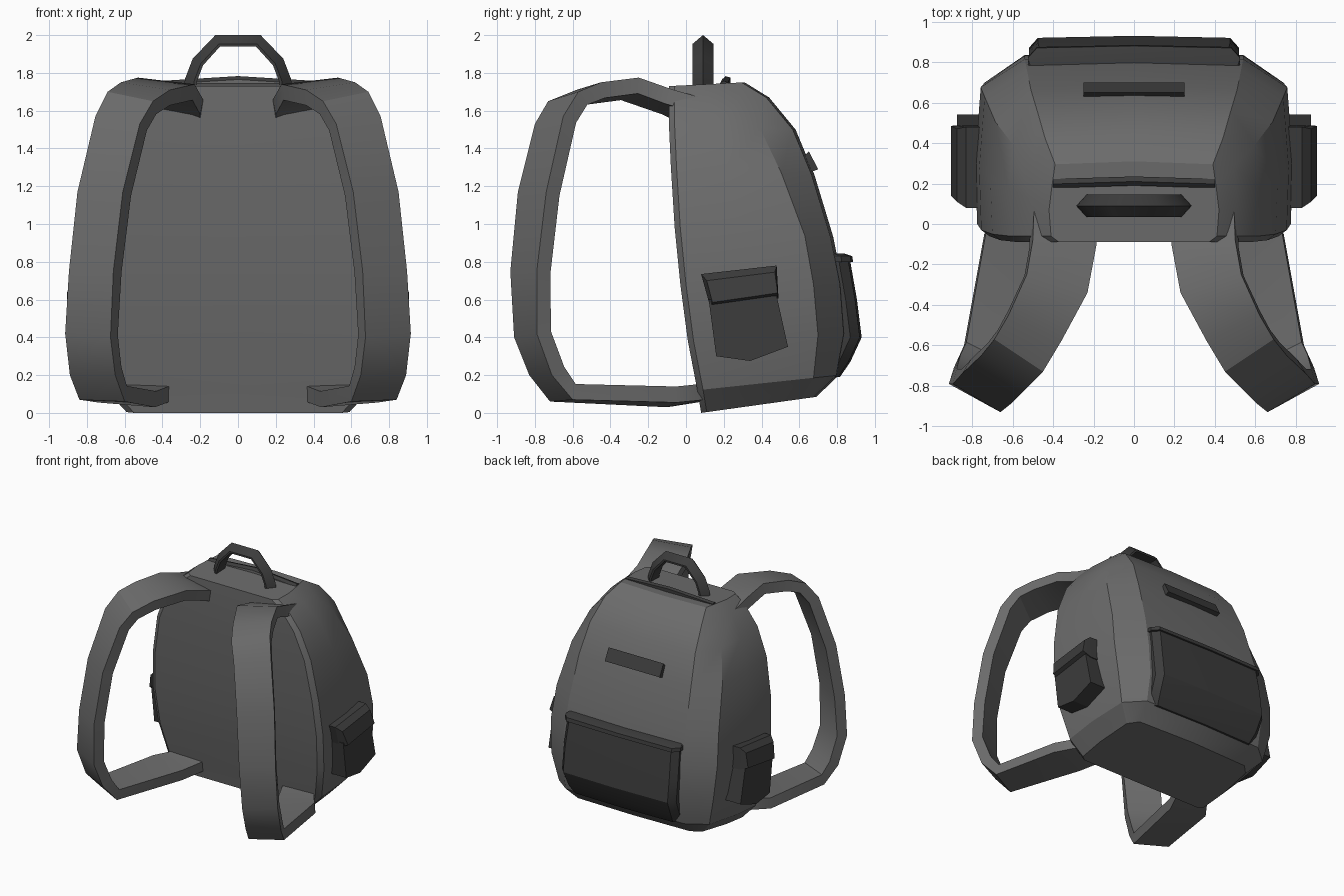
import bpy, bmesh, math
from mathutils import Vector

cube = bpy.data.objects.get("Cube")
if cube:
    bpy.data.objects.remove(cube)


def material(name, value):
    m = bpy.data.materials.new(name)
    m.use_nodes = True
    m.diffuse_color = (value, value, value, 1)
    m.node_tree.nodes["Principled BSDF"].inputs["Base Color"].default_value = m.diffuse_color
    return m


grey = material("grey_fabric", 0.15)
dark = material("dark_fabric", 0.045)


def loft(name, rings, mat, mirror=False, angle=30):
    """Skin closed rings of equal length and cap both ends."""
    bm = bmesh.new()
    loops = [[bm.verts.new(p) for p in ring] for ring in rings]
    n = len(loops[0])
    for a, b in zip(loops, loops[1:]):
        for i in range(n):
            j = (i + 1) % n
            bm.faces.new((a[i], a[j], b[j], b[i]))
    bm.faces.new(loops[0])
    bm.faces.new(loops[-1])
    bmesh.ops.recalc_face_normals(bm, faces=bm.faces)
    mesh = bpy.data.meshes.new(name)
    bm.to_mesh(mesh)
    bm.free()
    mesh.materials.append(mat)
    ob = bpy.data.objects.new(name, mesh)
    bpy.context.collection.objects.link(ob)
    if mirror:
        ob.modifiers.new("mirror", "MIRROR")
    bpy.ops.object.select_all(action="DESELECT")
    ob.select_set(True)
    bpy.context.view_layer.objects.active = ob
    bpy.ops.object.shade_smooth_by_angle(angle=math.radians(angle))
    return ob


# Main bag: front y/z, back y/z, half widths of sides and back panel, seam setback
levels = [
    (0.08, 0.00, 0.69, 0.085, 0.60, 0.51, 0.14),
    (0.06, 0.12, 0.81, 0.20, 0.71, 0.54, 0.18),
    (0.01, 0.38, 0.85, 0.42, 0.765, 0.54, 0.18),
    (-0.03, 0.68, 0.83, 0.68, 0.785, 0.54, 0.18),
    (-0.06, 0.98, 0.78, 0.93, 0.765, 0.53, 0.18),
    (-0.08, 1.30, 0.68, 1.26, 0.71, 0.51, 0.23),
    (-0.09, 1.52, 0.58, 1.50, 0.62, 0.48, 0.28),
    (-0.09, 1.66, 0.44, 1.67, 0.51, 0.44, 0.30),
    (-0.09, 1.73, 0.31, 1.75, 0.42, 0.39, 0.30),
]
rings = []
for fy, fz, by, bz, w, bw, setback in levels:
    d = by - fy
    half = [(w - 0.05, fy), (w - 0.01, fy + 0.03), (w, fy + d * 0.4),
            (w * 0.965, by - d * setback), (bw, by - 0.015)]
    outline = [(0, fy)] + half + [(0, by)] + [(-x, y) for x, y in reversed(half)]
    rings.append([(x, y, fz + (bz - fz) * (y - fy) / d) for x, y in outline])
loft("bag_body", rings, grey, angle=25)

# Shoulder straps: inner and outer edge of the band at each station
stations = [
    ((0.17, 0.10, 1.56), (0.49, 0.18, 1.64)),
    ((0.185, -0.10, 1.66), (0.50, -0.08, 1.715)),
    ((0.23, -0.34, 1.74), (0.53, -0.25, 1.775)),
    ((0.36, -0.58, 1.71), (0.62, -0.45, 1.75)),
    ((0.45, -0.73, 1.65), (0.69, -0.57, 1.70)),
    ((0.52, -0.80, 1.53), (0.755, -0.65, 1.57)),
    ((0.61, -0.89, 1.17), (0.85, -0.74, 1.17)),
    ((0.66, -0.93, 0.75), (0.895, -0.79, 0.75)),
    ((0.675, -0.91, 0.40), (0.915, -0.79, 0.42)),
    ((0.65, -0.83, 0.20), (0.89, -0.71, 0.20)),
    ((0.60, -0.72, 0.06), (0.84, -0.60, 0.07)),
    ((0.44, -0.10, 0.03), (0.74, -0.05, 0.055)),
    ((0.36, 0.09, 0.06), (0.63, 0.10, 0.07)),
]
edges = [(Vector(a), Vector(b)) for a, b in stations]
mids = [(a + b) / 2 for a, b in edges]
rings = []
for i, (a, b) in enumerate(edges):
    along = mids[min(i + 1, len(mids) - 1)] - mids[max(i - 1, 0)]
    inward = along.cross(b - a).normalized() * 0.085
    if inward.dot(Vector((0.5, -0.3, 0.9)) - mids[i]) < 0:
        inward = -inward
    rings.append([a, b, b + inward, a + inward])
loft("shoulder_straps", rings, grey, mirror=True)

# Carry handle: ridged band bent over an arch
arch = [(-0.29, 1.70), (-0.28, 1.77), (-0.24, 1.875), (-0.12, 2.0)]
arch += [(-x, z) for x, z in reversed(arch)]
section = [(-0.055, 0.05), (0, 0), (0.055, 0.05), (0.055, 0.065), (-0.055, 0.065)]
rings = []
for x, z in arch:
    inward = (Vector((0, 0, 1.72)) - Vector((x, 0, z))).normalized()
    rings.append([Vector((x, 0.09 + y, z)) + inward * depth for y, depth in section])
loft("carry_handle", rings, dark, angle=40)


def slab(name, x0, x1, side, mat, mirror=False):
    """Extrude a y/z outline across x."""
    return loft(name, [[(x, y, z) for y, z in side] for x in (x0, x1)], mat, mirror, 15)


# Zip ridge on top: gently arched, with a grey front face
ridge = [(0.19, 1.70), (0.19, 1.765), (0.21, 1.783), (0.235, 1.775), (0.235, 1.70)]
zip_ridge = loft("top_zip_ridge", [[(x, y - drop / 2, z - drop) for y, z in ridge]
                                   for x, drop in ((-0.40, 0.025), (0, 0), (0.40, 0.025))],
                 dark, angle=15)
zip_ridge.data.materials.append(grey)
for face in zip_ridge.data.polygons:
    face.material_index = int(face.normal.y < -0.8)

# Tab on the back
slab("back_tab", -0.25, 0.25, [(0.60, 1.33), (0.65, 1.385), (0.70, 1.29), (0.65, 1.27)], dark)


def back_pouch(name, sections):
    """Stack chamfered outlines of inner y, z, outer y and half width."""
    rings = []
    for inner, z, outer, w in sections:
        half = [(w, inner), (w, outer - 0.06), (w - 0.045, outer - 0.01)]
        outline = half + [(0, outer)] + [(-x, y) for x, y in reversed(half)]
        rings.append([(x, y, z) for x, y in outline])
    return loft(name, rings, dark, angle=25)


# Back pocket, tapering into the bag at its foot, with a thin flap on top
back_pouch("back_pocket", [(0.72, 0.19, 0.815, 0.49), (0.74, 0.27, 0.87, 0.51),
                           (0.74, 0.40, 0.93, 0.52), (0.74, 0.60, 0.905, 0.52),
                           (0.72, 0.80, 0.87, 0.51)])
back_pouch("back_pocket_flap", [(0.74, 0.80, 0.885, 0.525), (0.74, 0.83, 0.88, 0.525),
                                (0.74, 0.845, 0.835, 0.51)])

# Side pockets: flat bag with an overhanging bevelled flap
pocket = [(0.12, 0.60), (0.16, 0.30), (0.34, 0.275), (0.54, 0.35), (0.48, 0.62)]
slab("side_pockets", 0.70, 0.875, pocket, dark, True)
flap = [(0.08, 0.735), (0.48, 0.78), (0.49, 0.605), (0.13, 0.555)]
flap_face = [(0.875, 0.11, 0.70), (0.875, 0.47, 0.745), (0.905, 0.485, 0.635), (0.905, 0.14, 0.585)]
loft("side_pocket_flaps", [[(0.70, y, z) for y, z in flap], [(0.83, y, z) for y, z in flap],
                           flap_face], dark, True, 15)
